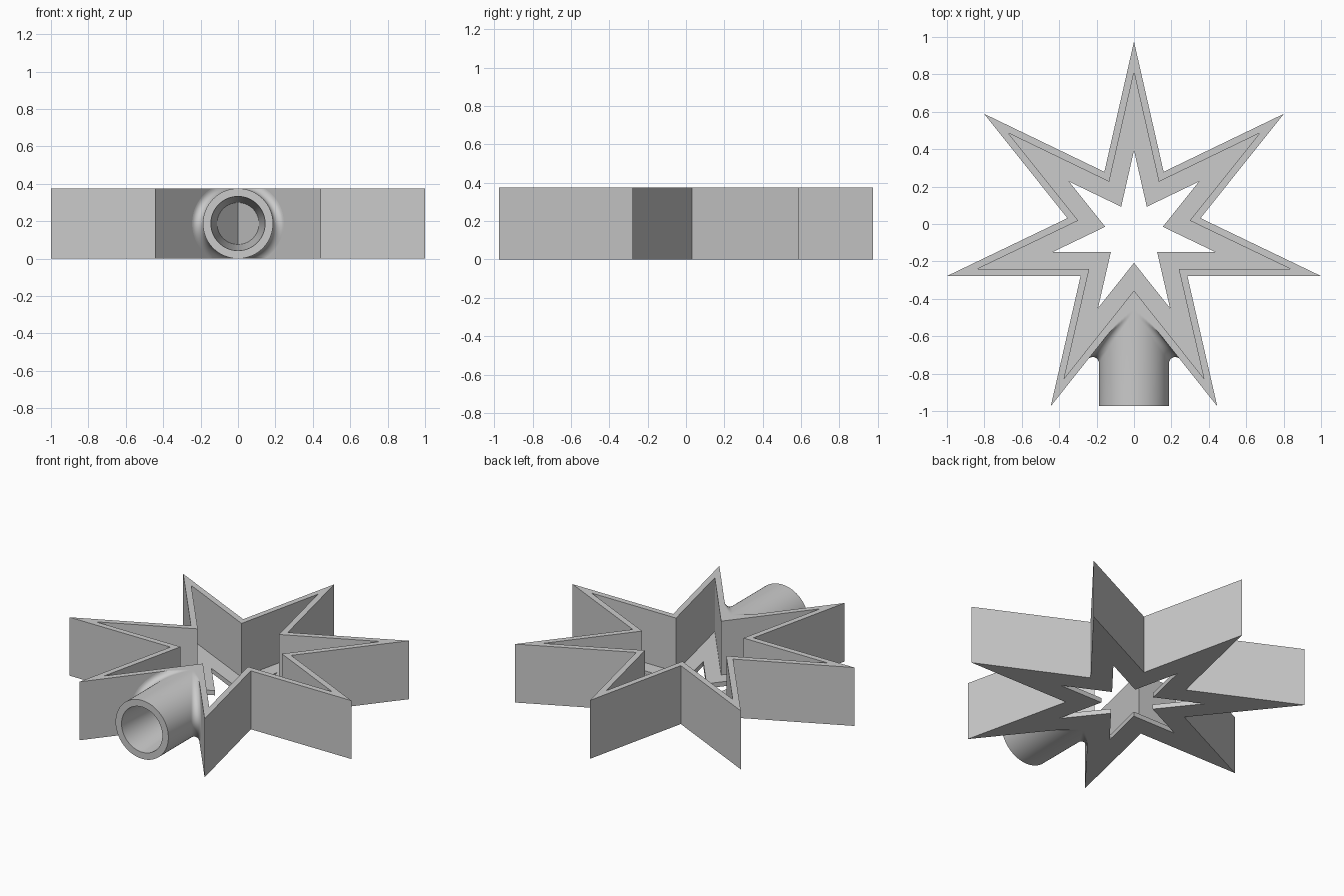
import bpy, bmesh
from math import sin, cos, pi, radians
from mathutils import Vector

cube = bpy.data.objects.get("Cube")
if cube:
    bpy.data.objects.remove(cube)

POINTS, TIP_R, VALLEY_R, CENTRE_Y, HEIGHT = 7, 1.0257, 0.365, -0.05, 0.375
WALL, LEDGE, FLOOR = 0.0366, 0.129, 0.03
TUBE_R, MOUTH_R, BORE_R, FILLET, FRONT_Y = 0.1875, 0.145, 0.112, 0.0325, -0.974

grey = bpy.data.materials.new("light grey")
grey.use_nodes = True
grey.diffuse_color = (0.6, 0.6, 0.6, 1)
grey.node_tree.nodes["Principled BSDF"].inputs["Base Color"].default_value = (0.6, 0.6, 0.6, 1)


def loft(name, rows, closed):
    """Skin a grid of points; closed joins both directions into a ring."""
    bm = bmesh.new()
    grid = [[bm.verts.new(p) for p in row] for row in rows]
    n, m = len(grid), len(grid[0])
    for i in range(n if closed else n - 1):
        for j in range(m if closed else m - 1):
            a, b = grid[i], grid[(i + 1) % n]
            k = (j + 1) % m
            bm.faces.new((a[j], a[k], b[k], b[j]))
    bmesh.ops.remove_doubles(bm, verts=bm.verts, dist=1e-5)
    bmesh.ops.recalc_face_normals(bm, faces=bm.faces)
    mesh = bpy.data.meshes.new(name)
    bm.to_mesh(mesh)
    bm.free()
    mesh.materials.append(grey)
    obj = bpy.data.objects.new(name, mesh)
    bpy.context.collection.objects.link(obj)
    return obj


# Star outline geometry: one edge from a tip to a valley gives the offset angles
half = pi / POINTS
tip = Vector((0, TIP_R))
valley = Vector((sin(half), cos(half))) * VALLEY_R
tip_angle = (tip - valley).angle(Vector((0, 1)))
valley_angle = tip_angle + half


def star_ring(inset, z):
    ring = []
    for i in range(2 * POINTS):
        if i % 2 == 0:
            r = TIP_R - inset / sin(tip_angle)
        else:
            r = VALLEY_R - inset / sin(valley_angle)
        ring.append((r * sin(i * half), CENTRE_Y + r * cos(i * half), z))
    return ring


# Star tray: outer wall, rim, inner wall, floor ledge, star-shaped opening
section = [(0, 0), (0, HEIGHT), (WALL, HEIGHT), (WALL, FLOOR), (LEDGE, FLOOR), (LEDGE, 0)]
loft("star_tray", [star_ring(d, z) for d, z in section], True)

# Socket tube: half of it swept round its axis, blended into the notch, mirrored
notch_y = CENTRE_Y - VALLEY_R
mid = HEIGHT / 2
normal = Vector((-cos(valley_angle), -sin(valley_angle), 0))
slope = normal.x / normal.y
STEPS, ARC = 48, 10


def tube_row(angle):
    c, s = cos(angle), sin(angle)

    def at(r, y):
        return Vector((r * c, y, mid + r * s))

    reach = TUBE_R + FILLET
    ball = at(reach, notch_y + FILLET / normal.y - slope * reach * c)
    row = [at(BORE_R, notch_y - slope * BORE_R * c), at(MOUTH_R, FRONT_Y),
           at(TUBE_R, FRONT_Y)]
    start, end = Vector((-c, 0, -s)), -normal
    spread = start.angle(end)
    for j in range(ARC + 1):
        t = j / ARC
        d = (start * sin((1 - t) * spread) + end * sin(t * spread)) / sin(spread)
        p = ball + d * FILLET
        p.z = min(max(p.z, 0), HEIGHT)
        row.append(p)
    return row


def centre_row(row):
    """Close the small gap between the two blends on the centre line."""
    first = row[3]
    corner = Vector((0, notch_y, first.z))
    return row[:3] + [first.lerp(corner, j / ARC) for j in range(ARC + 1)]


rows = [tube_row(-pi / 2 + pi * i / STEPS) for i in range(STEPS + 1)]
rows = [centre_row(rows[0])] + rows + [centre_row(rows[-1])]
tube = loft("socket_tube", rows, False)

# Make the open skin face outwards, judged by the rim at the mouth
rim = min(tube.data.polygons, key=lambda f: f.center.y)
if rim.normal.y > 0:
    tube.data.flip_normals()

mirror = tube.modifiers.new("mirror", 'MIRROR')
mirror.use_axis[0] = True
mirror.use_clip = True
mirror.merge_threshold = 0.0005

bpy.ops.object.select_all(action='DESELECT')
tube.select_set(True)
bpy.context.view_layer.objects.active = tube
bpy.ops.object.modifier_apply(modifier="mirror")
bpy.ops.object.shade_smooth_by_angle(angle=radians(35))
